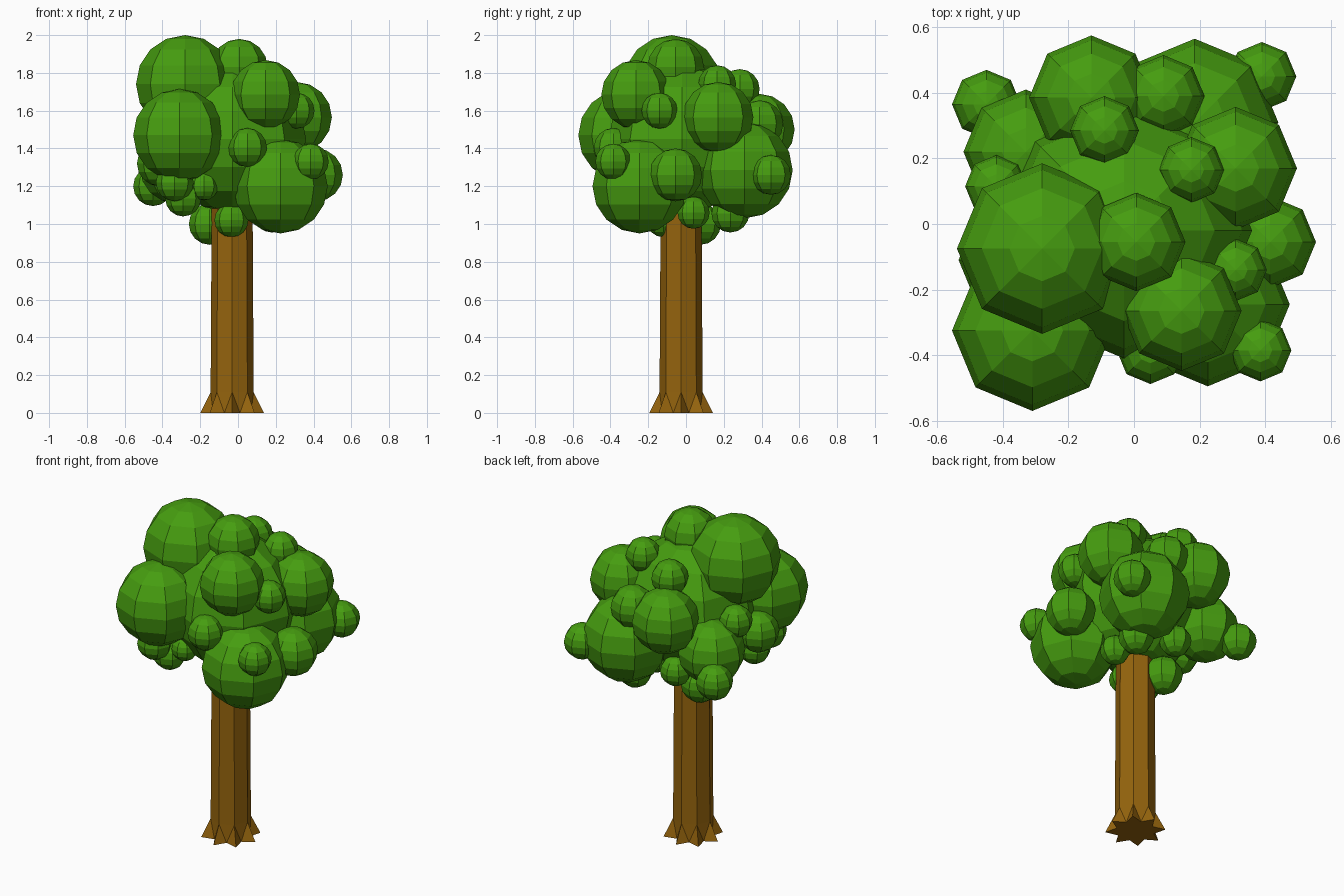
import bpy, bmesh
from math import sin, cos, pi
from mathutils import Matrix, Vector

if "Cube" in bpy.data.objects:
    bpy.data.objects.remove(bpy.data.objects["Cube"])


def material(name, rgb):
    m = bpy.data.materials.new(name)
    m.diffuse_color = (*rgb, 1)
    m.use_nodes = True
    m.node_tree.nodes["Principled BSDF"].inputs["Base Color"].default_value = m.diffuse_color
    return m


def add_object(name, bm, mat):
    bmesh.ops.recalc_face_normals(bm, faces=bm.faces)
    me = bpy.data.meshes.new(name)
    bm.to_mesh(me)
    bm.free()
    me.materials.append(mat)
    ob = bpy.data.objects.new(name, me)
    bpy.context.collection.objects.link(ob)
    return ob


GREEN = material("leaf green", (0.061, 0.335, 0.005))
BROWN = material("bark brown", (0.30, 0.127, 0.004))

# Foliage: low-poly balls (x, y, z, radius) around one core ball
core = [(-0.03, -0.02, 1.45, 0.39)]
large = [
    (-0.28, -0.075, 1.74, 0.26), (-0.31, -0.325, 1.47, 0.245),
    (0.225, -0.245, 1.20, 0.25), (0.185, 0.31, 1.285, 0.255),
    (0.145, -0.265, 1.685, 0.183), (-0.13, 0.385, 1.50, 0.19),
    (0.31, 0.17, 1.565, 0.187), (-0.33, 0.22, 1.30, 0.19),
]
medium = [
    (0.007, -0.055, 1.83, 0.15), (0.415, -0.055, 1.26, 0.14),
    (0.09, 0.39, 1.53, 0.125), (-0.415, -0.11, 1.32, 0.12),
    (-0.15, 0.075, 1.0, 0.11),
]
small = [
    (-0.09, 0.285, 1.715, 0.105), (0.175, 0.165, 1.74, 0.10),
    (0.39, 0.45, 1.26, 0.105), (0.31, -0.14, 1.60, 0.095),
    (0.385, -0.385, 1.33, 0.095), (0.05, -0.385, 1.405, 0.103),
    (-0.45, 0.365, 1.20, 0.105), (-0.42, 0.115, 1.47, 0.095),
    (-0.335, -0.33, 1.22, 0.10), (-0.29, -0.25, 1.135, 0.095),
    (-0.18, -0.26, 1.20, 0.075), (-0.035, -0.12, 1.02, 0.09),
    (0.17, 0.04, 1.06, 0.085), (0.18, 0.235, 1.055, 0.10),
    (-0.10, 0.24, 1.13, 0.09),
]


def foliage(name, balls):
    bm = bmesh.new()
    for x, y, z, r in balls:
        bmesh.ops.create_uvsphere(bm, u_segments=8, v_segments=8, radius=r,
                                  matrix=Matrix.Translation((x, y, z)))
    return add_object(name, bm, GREEN)


foliage("foliage_core", core)
foliage("foliage_large", large)
foliage("foliage_medium", medium)
foliage("foliage_small", small)

# Trunk: eight-sided column with a star-shaped root flare
CX, CY, N = -0.031, -0.026, 8
bm = bmesh.new()


def vert(angle, r, z):
    return bm.verts.new((CX + r * cos(angle), CY + r * sin(angle), z))


step = 2 * pi / N
top = [vert(i * step, 0.108, 1.15) for i in range(N)]
low = [vert(i * step, 0.114, 0.11) for i in range(N)]
tips = [vert(i * step, 0.168, 0.0) for i in range(N)]
notches = [vert((i + 0.5) * step, 0.108, 0.0) for i in range(N)]
bm.faces.new(top)
bm.faces.new([v for pair in zip(tips, notches) for v in pair][::-1])
for i in range(N):
    j = (i + 1) % N
    bm.faces.new((low[i], low[j], top[j], top[i]))
    bm.faces.new((tips[i], notches[i], low[i]))
    bm.faces.new((notches[i], low[j], low[i]))
    bm.faces.new((notches[i], tips[j], low[j]))
add_object("trunk", bm, BROWN)
